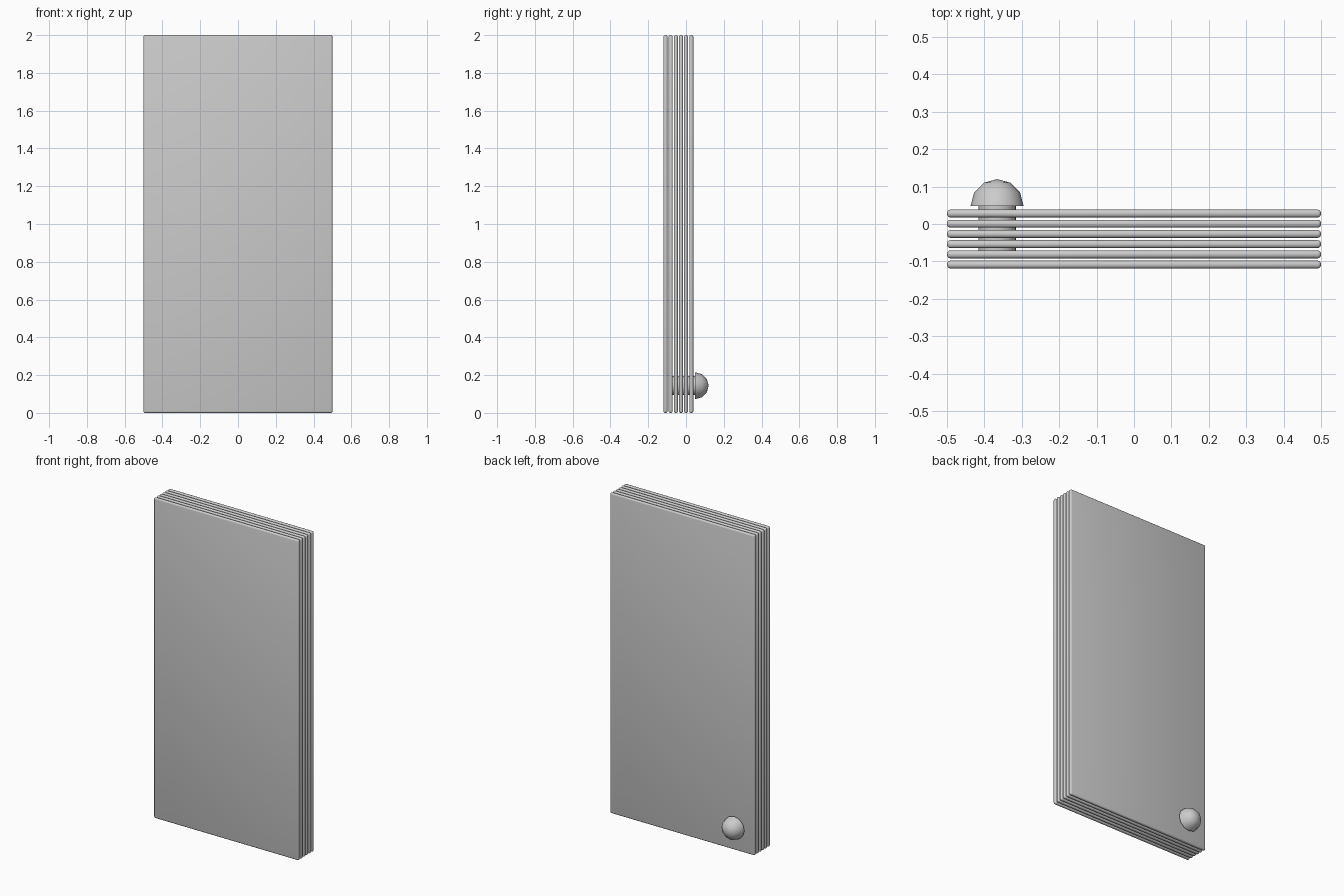
import bpy, bmesh
from math import sin, cos, pi

if "Cube" in bpy.data.objects:
    bpy.data.objects.remove(bpy.data.objects["Cube"])

PIVOT_X, PIVOT_Z = -0.366, 0.144


def make_object(name, bm):
    bmesh.ops.recalc_face_normals(bm, faces=bm.faces)
    mesh = bpy.data.meshes.new(name)
    bm.to_mesh(mesh)
    bm.free()
    obj = bpy.data.objects.new(name, mesh)
    bpy.context.collection.objects.link(obj)
    return obj


def smooth(obj, angle):
    bpy.ops.object.select_all(action='DESELECT')
    obj.select_set(True)
    bpy.context.view_layer.objects.active = obj
    bpy.ops.object.shade_smooth_by_angle(angle=angle)


def sheet(name, y):
    # Thin rectangular sheet with rounded edges
    bm = bmesh.new()
    bmesh.ops.create_cube(bm, size=1)
    bmesh.ops.scale(bm, vec=(1.0, 0.021, 2.0), verts=bm.verts)
    bmesh.ops.translate(bm, vec=(0, y, 1), verts=bm.verts)
    bmesh.ops.bevel(bm, geom=bm.edges[:], offset=0.009, segments=3,
                    profile=0.5, affect='EDGES')
    smooth(make_object(name, bm), pi / 4)


def lathe_y(name, profile, sides, angle):
    # Closed solid turned around the pin axis; profile is (radius, y)
    bm = bmesh.new()
    rings = []
    for r, y in profile:
        count = 1 if r < 1e-5 else sides
        rings.append([bm.verts.new((PIVOT_X + r * cos(2 * pi * i / sides), y,
                                    PIVOT_Z + r * sin(2 * pi * i / sides)))
                      for i in range(count)])
    for a, b in zip(rings, rings[1:]):
        for i in range(sides):
            j = (i + 1) % sides
            if len(b) == 1:
                bm.faces.new((a[i], a[j], b[0]))
            else:
                bm.faces.new((a[i], a[j], b[j], b[i]))
    for ring in (rings[0], rings[-1]):
        if len(ring) > 1:
            bm.faces.new(ring)
    smooth(make_object(name, bm), angle)


# Stack of six sheets
for i in range(6):
    sheet(f"sheet_{i + 1}", -0.1085 + 0.0273 * i)

# Pin through the corner with a domed head
lathe_y("pin_shaft", [(0.05, -0.076), (0.05, 0.055)], 32, pi / 6)
dome = [(0.071 * cos(a * pi / 6), 0.048 + 0.072 * sin(a * pi / 6))
        for a in range(4)]
lathe_y("pin_head", dome, 12, pi / 4)
